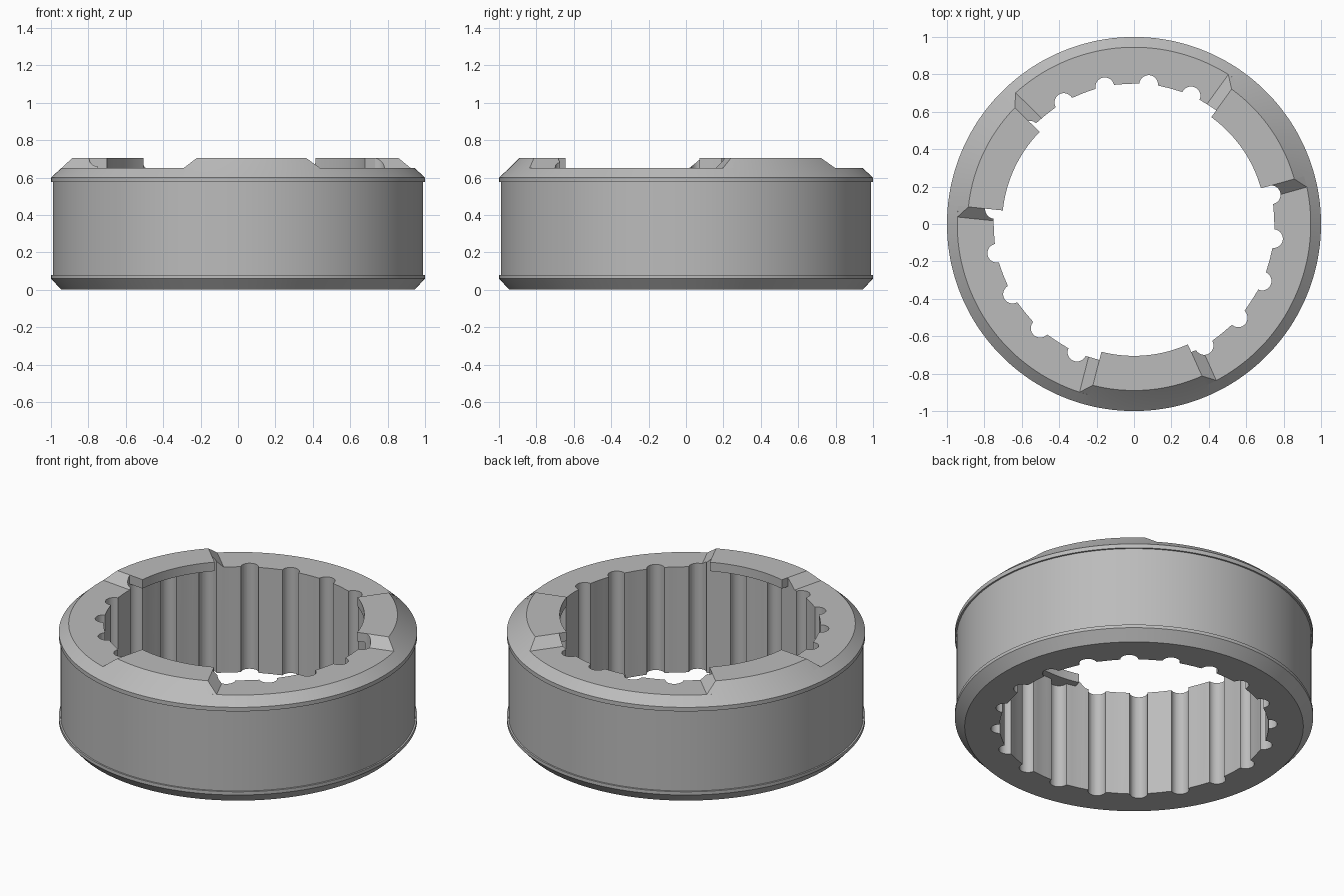
import bpy, bmesh, math
from math import sin, cos, radians, pi

if "Cube" in bpy.data.objects:
    bpy.data.objects.remove(bpy.data.objects["Cube"], do_unlink=True)

STEP = 1.2            # degrees per facet, lines up with the dog ends
DOG = 274.9           # centre angle of the front dog
HALF = 19.2           # half width of a dog's flat top
LOW, HIGH = 0.65, 0.705
R_LOW, R_HIGH = 0.945, 0.89
BORE, GROOVE = 0.75, 0.05

steel = bpy.data.materials.new("plain_grey")
steel.use_nodes = True
GREY = (0.5, 0.5, 0.5, 1)
steel.diffuse_color = GREY
steel.node_tree.nodes["Principled BSDF"].inputs["Base Color"].default_value = GREY


def polar(r, deg, z):
    return (r * cos(radians(deg)), r * sin(radians(deg)), z)


def finish(name, bm):
    bmesh.ops.recalc_face_normals(bm, faces=bm.faces)
    mesh = bpy.data.meshes.new(name)
    bm.to_mesh(mesh)
    bm.free()
    mesh.materials.append(steel)
    ob = bpy.data.objects.new(name, mesh)
    bpy.context.collection.objects.link(ob)
    return ob


def sweep(name, profile, start, count, closed):
    """Turn a closed (radius, height) profile around the z axis."""
    bm = bmesh.new()
    rings = [[bm.verts.new(polar(r, start + i * STEP, z)) for r, z in profile]
             for i in range(count if closed else count + 1)]
    n = len(profile)
    for i in range(count):
        a, b = rings[i], rings[(i + 1) % len(rings)]
        for j in range(n):
            k = (j + 1) % n
            bm.faces.new((a[j], a[k], b[k], b[j]))
    if not closed:
        bm.faces.new(rings[0])
        bm.faces.new(rings[-1])
    return finish(name, bm)


def ramp(name, angle, side):
    """Sloping wedge from the end of a dog down to the ring's top."""
    bm = bmesh.new()

    def foot(r):
        return angle + side * math.degrees(math.asin(0.06 / r))

    def section(r_top, r_low):
        return [bm.verts.new(p) for p in (polar(r_top, angle, HIGH),
                                          polar(r_low, angle, LOW),
                                          polar(r_low, foot(r_low), LOW))]
    a, b = section(0.72, 0.72), section(R_HIGH, R_LOW)
    bm.faces.new(a)
    bm.faces.new(b)
    for i in range(3):
        j = (i + 1) % 3
        bm.faces.new((a[i], a[j], b[j], b[i]))
    return finish(name, bm)


def boolean(target, tool, operation):
    mod = target.modifiers.new("cut", 'BOOLEAN')
    mod.operation, mod.solver, mod.object = operation, 'EXACT', tool
    bpy.context.view_layer.objects.active = target
    bpy.ops.object.modifier_apply(modifier=mod.name)
    bpy.data.objects.remove(tool, do_unlink=True)


# Ring blank with chamfers and two narrow rims
ring = sweep("ring", [(0.65, 0), (0.945, 0), (1, 0.06), (1, 0.08), (0.99, 0.08),
                      (0.99, 0.575), (1, 0.575), (1, 0.6), (R_LOW, LOW), (0.65, LOW)],
             DOG, round(360 / STEP), True)

# Ramps beside each dog
centres = [DOG + 120 * i for i in range(3)]
for c in centres:
    for side in (-1, 1):
        boolean(ring, ramp("ramp", c + side * HALF, side), 'UNION')

# Bore with twenty round grooves
bm = bmesh.new()
outline = []
for g in range(20):
    mid = 12 + 18 * g
    cx, cy, _ = polar(BORE, mid, 0)
    for i in range(17):
        x, y, _ = polar(GROOVE, mid - 90 + i * 180 / 16, 0)
        outline.append(bm.verts.new((cx + x, cy + y, -0.2)))
    for i in range(1, 6):
        outline.append(bm.verts.new(polar(BORE, mid + 3.9 + i * 1.7, -0.2)))
base = bm.faces.new(outline)
top = bmesh.ops.extrude_face_region(bm, geom=[base])["geom"]
bmesh.ops.translate(bm, vec=(0, 0, 1.2),
                    verts=[v for v in top if isinstance(v, bmesh.types.BMVert)])
boolean(ring, finish("bore_cutter", bm), 'DIFFERENCE')

# Flat-topped dogs overhanging the bore
for c in centres:
    dog = sweep("dog", [(0.705, LOW), (R_LOW, LOW), (R_HIGH, HIGH), (0.705, HIGH)],
                c - HALF, round(2 * HALF / STEP), False)
    boolean(ring, dog, 'UNION')

bpy.ops.object.select_all(action='DESELECT')
ring.select_set(True)
bpy.context.view_layer.objects.active = ring
bpy.ops.object.shade_smooth_by_angle(angle=radians(25))
